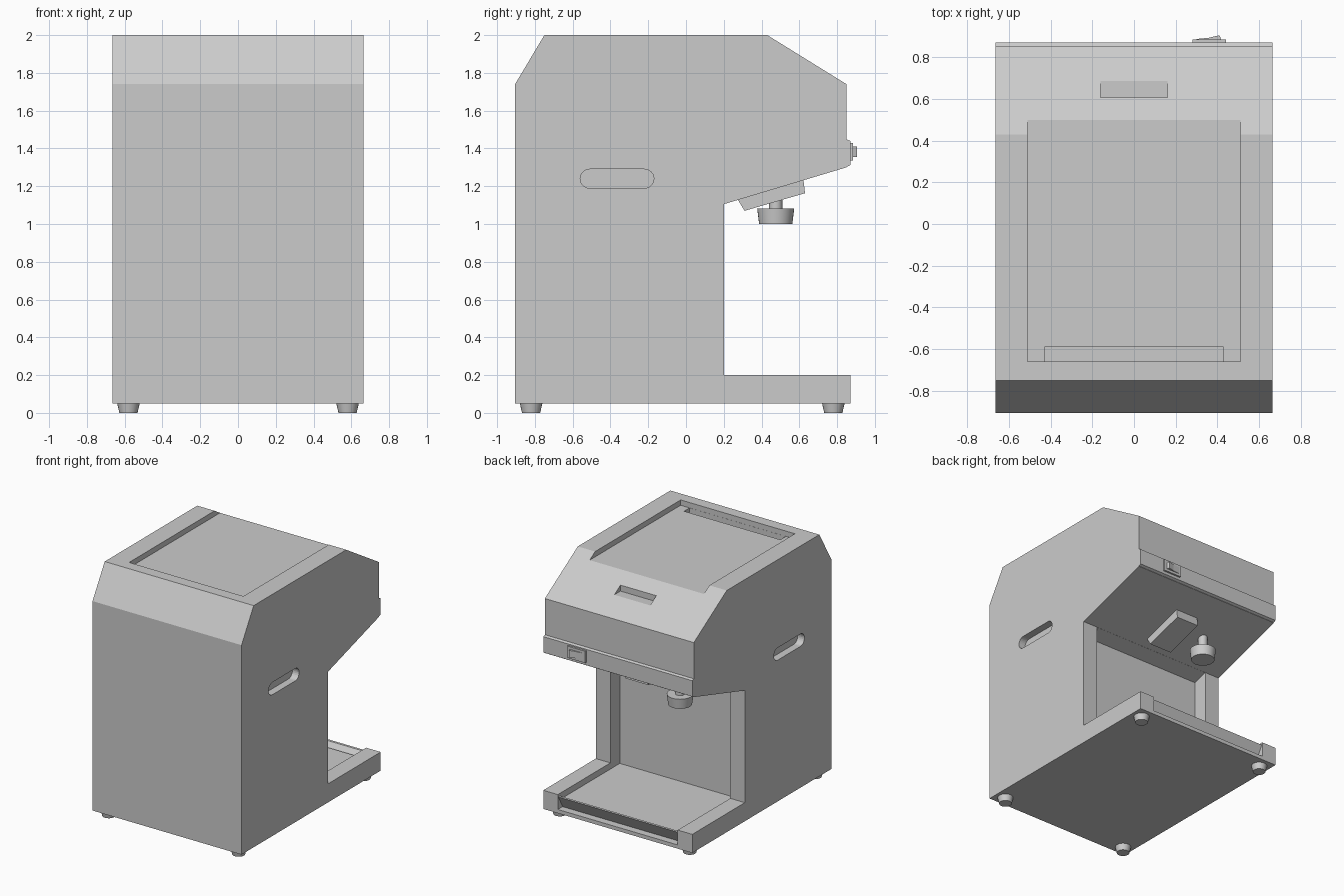
import bpy
import bmesh
import math
from mathutils import Vector

if "Cube" in bpy.data.objects:
    bpy.data.objects.remove(bpy.data.objects["Cube"], do_unlink=True)

# One painted-metal grey for the whole machine
grey = bpy.data.materials.new("light_grey")
grey.use_nodes = True
COLOUR = (0.6, 0.6, 0.6, 1)
grey.diffuse_color = COLOUR
grey.node_tree.nodes["Principled BSDF"].inputs["Base Color"].default_value = COLOUR


def finish(name, bm):
    bmesh.ops.recalc_face_normals(bm, faces=bm.faces)
    mesh = bpy.data.meshes.new(name)
    bm.to_mesh(mesh)
    bm.free()
    mesh.materials.append(grey)
    obj = bpy.data.objects.new(name, mesh)
    bpy.context.collection.objects.link(obj)
    return obj


def prism(name, outline, low, high, axis="x"):
    """Extrude an outline along x (points are y, z) or along z (points are x, y)."""
    bm = bmesh.new()
    if axis == "x":
        verts = [bm.verts.new((low, a, b)) for a, b in outline]
        step = Vector((high - low, 0, 0))
    else:
        verts = [bm.verts.new((a, b, low)) for a, b in outline]
        step = Vector((0, 0, high - low))
    face = bm.faces.new(verts)
    ext = bmesh.ops.extrude_face_region(bm, geom=[face])
    moved = [g for g in ext["geom"] if isinstance(g, bmesh.types.BMVert)]
    bmesh.ops.translate(bm, verts=moved, vec=step)
    return finish(name, bm)


def box(name, x, y, z):
    return prism(name, [(y[0], z[0]), (y[1], z[0]), (y[1], z[1]), (y[0], z[1])], *x)


def tapered(name, x, y, z0, z1, r0, r1, sides=32):
    bm = bmesh.new()
    bmesh.ops.create_cone(bm, cap_ends=True, segments=sides,
                          radius1=r0, radius2=r1, depth=z1 - z0)
    bmesh.ops.translate(bm, verts=bm.verts, vec=(x, y, (z0 + z1) / 2))
    obj = finish(name, bm)
    activate(obj)
    bpy.ops.object.shade_smooth_by_angle(angle=math.radians(35))
    return obj


def activate(obj):
    bpy.ops.object.select_all(action="DESELECT")
    obj.select_set(True)
    bpy.context.view_layer.objects.active = obj


def carve(body, cutter):
    cutter.hide_render = True
    mod = body.modifiers.new("carve", "BOOLEAN")
    mod.operation = "DIFFERENCE"
    mod.solver = "EXACT"
    mod.object = cutter
    activate(body)
    bpy.ops.object.modifier_apply(modifier=mod.name)
    bpy.data.objects.remove(cutter, do_unlink=True)


HALF = 0.665

# Housing: C-shaped side profile with chamfered top
housing = prism("housing", [
    (-0.905, 0.05), (0.87, 0.05), (0.87, 0.2), (0.2, 0.2), (0.2, 1.105),
    (0.85, 1.3), (0.85, 1.74), (0.43, 2), (-0.75, 2), (-0.905, 1.74)], -HALF, HALF)

# Bay hollowed into the column, continuing into the tray well and front notch
carve(housing, prism("bay_cutter", [
    (0.08, 0.15), (0.8, 0.15), (0.8, 0.08), (0.95, 0.08), (0.95, 0.4),
    (0.21, 0.4), (0.21, 1.107), (0.08, 1.069)], -0.535, 0.535))

# Shallow lid recess with a deeper slot at its rear, and the finger pocket
carve(housing, box("lid_cutter", (-0.51, 0.51), (-0.66, 0.6), (1.957, 2.1)))
carve(housing, box("slot_cutter", (-0.43, 0.43), (-0.659, -0.59), (1.82, 2.1)))
carve(housing, box("pocket_cutter", (-0.16, 0.16), (0.607, 0.75), (1.842, 2.1)))

# Stadium-shaped carrying grips on both sides
grip = []
for centre, start in ((-0.22, -90), (-0.51, 90)):
    for i in range(13):
        a = math.radians(start + i * 15)
        grip.append((centre + 0.05 * math.cos(a), 1.24 + 0.05 * math.sin(a)))
for side in (-1, 1):
    carve(housing, prism("grip_cutter", grip, side * (HALF - 0.06), side * (HALF + 0.1)))

# Sloping lip of the drip tray
prism("tray_lip", [(0.79, 0.08), (0.81, 0.08), (0.865, 0.18), (0.845, 0.18),
                   (0.79, 0.11)], -0.534, 0.534)

# Control band across the front, with rocker switch
prism("control_band", [(0.845, 1.3), (0.87, 1.312), (0.87, 1.44), (0.845, 1.45)], -HALF, HALF)
box("switch_frame", (0.28, 0.44), (0.865, 0.885), (1.335, 1.43))
prism("switch_rocker", [(0.3, 0.88), (0.42, 0.88), (0.41, 0.905), (0.36, 0.893),
                        (0.3, 0.887)], 1.355, 1.41, axis="z")

# Tilted dispenser block under the head
prism("dispenser", [(0.275, 1.128), (0.31, 1.07), (0.63, 1.163), (0.622, 1.232)], -0.1, 0.1)

# Tamper knob and stem
tapered("knob_stem", -0.28, 0.475, 1.07, 1.2, 0.035, 0.035, 24)
tapered("knob", -0.28, 0.475, 1.0, 1.082, 0.088, 0.098)

# Feet
for sx in (-1, 1):
    for label, y in (("rear", -0.82), ("front", 0.78)):
        tapered(f"{label}_foot_{'left' if sx > 0 else 'right'}",
                sx * 0.58, y, 0, 0.052, 0.048, 0.06, 24)
